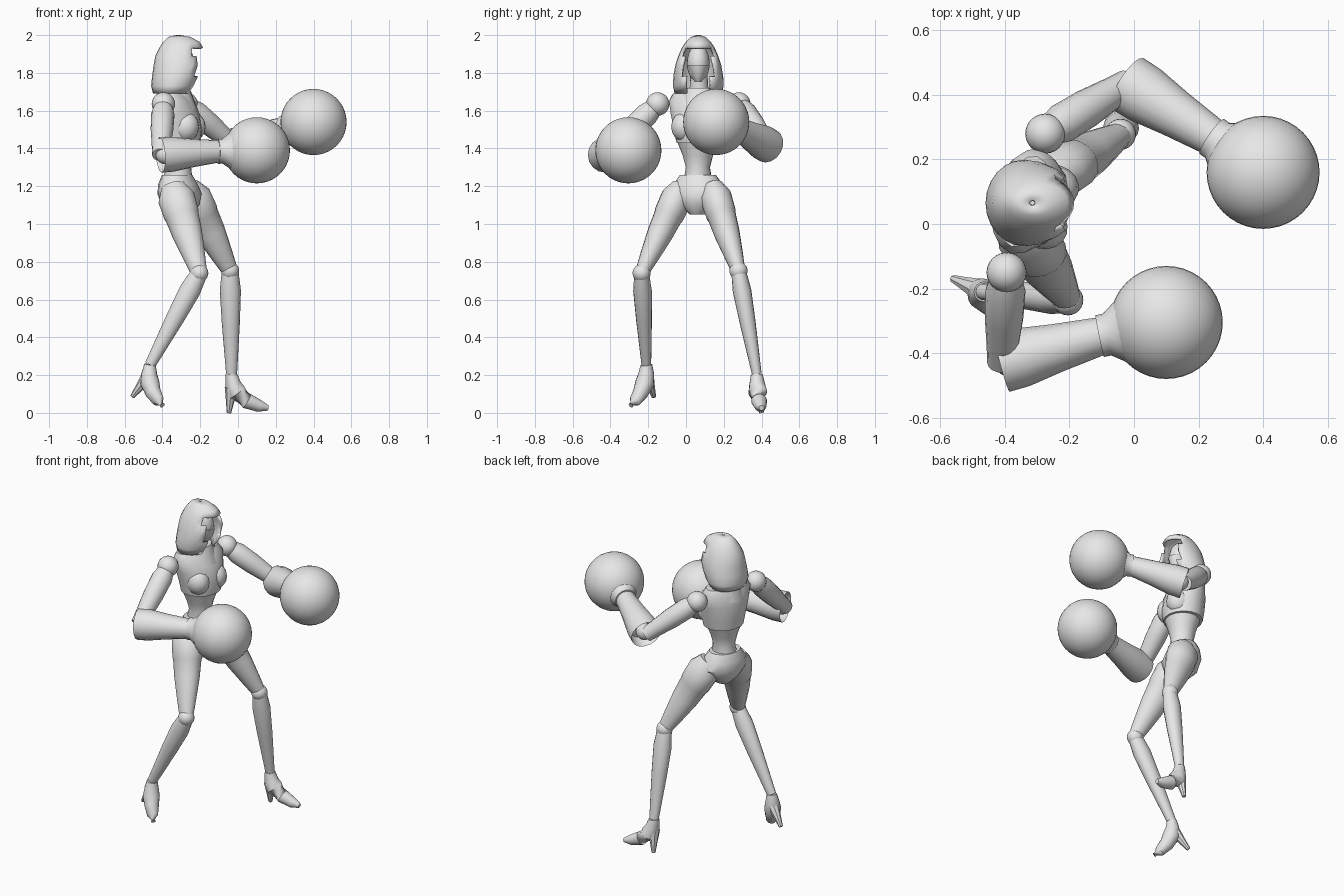
import bpy, bmesh, math
from mathutils import Vector, Matrix

cube = bpy.data.objects.get("Cube")
if cube:
    bpy.data.objects.remove(cube, do_unlink=True)

colour = (0.8, 0.8, 0.8, 1)
grey = bpy.data.materials.new("plain_grey")
grey.use_nodes = True
grey.diffuse_color = colour
grey.node_tree.nodes["Principled BSDF"].inputs["Base Color"].default_value = colour


def finish(name, bm):
    """Turn a bmesh into a smooth shaded object with sharp creases."""
    bmesh.ops.recalc_face_normals(bm, faces=bm.faces)
    mesh = bpy.data.meshes.new(name)
    bm.to_mesh(mesh)
    bm.free()
    mesh.materials.append(grey)
    mesh.shade_smooth()
    mesh.set_sharp_from_angle(angle=math.radians(40))
    obj = bpy.data.objects.new(name, mesh)
    bpy.context.collection.objects.link(obj)
    return obj


def add_ring(bm, centre, u, v, sides):
    """Ellipse of vertices with half axes u and v."""
    angles = [math.tau * k / sides for k in range(sides)]
    return [bm.verts.new(centre + u * math.cos(a) + v * math.sin(a)) for a in angles]


def bridge(bm, rings):
    """Skin a list of closed vertex rings."""
    for low, high in zip(rings, rings[1:]):
        for i in range(len(low)):
            bm.faces.new((low[i - 1], low[i], high[i], high[i - 1]))


def limb(name, start, end, profile, via=None, flat=1, sides=16, hollow=False):
    """Tube from start to end, bent towards via; profile holds (fraction, radius)."""
    bm = bmesh.new()
    via = via or start.lerp(end, 0.5)
    rings = []
    for t, radius in profile:
        first, second = start.lerp(via, t), via.lerp(end, t)
        tangent = (second - first).normalized()
        ref = Vector((0, 0, 1)) if abs(tangent.z) < 0.6 else Vector((0, 1, 0))
        u = (ref - tangent * ref.dot(tangent)).normalized()
        v = tangent.cross(u)
        rings.append(add_ring(bm, first.lerp(second, t), u * radius * flat, v * radius, sides))
    bridge(bm, rings)
    cap = bm.faces.new(rings[0])
    bm.faces.new(rings[-1])
    if hollow:
        bmesh.ops.recalc_face_normals(bm, faces=bm.faces)
        bmesh.ops.inset_individual(bm, faces=[cap], thickness=0.015)
        bmesh.ops.translate(bm, verts=cap.verts, vec=(end - start).normalized() * 0.07)
    return finish(name, bm)


def stack(name, y, yaw, sections, opening=None, sides=16):
    """Level ellipses given as (height, centre x, half depth, half width)."""
    bm = bmesh.new()
    turn = Matrix.Rotation(math.radians(yaw), 3, "Z")
    rings = [add_ring(bm, Vector((x, y, z)), turn @ Vector((depth, 0, 0)),
                      turn @ Vector((0, width, 0)), sides)
             for z, x, depth, width in sections]
    bridge(bm, rings)
    if opening:
        front = [f for f in bm.faces if opening(f.calc_center_median())]
        bmesh.ops.delete(bm, geom=front, context="FACES")
    else:
        bm.faces.new(rings[0])
        bm.faces.new(rings[-1])
    return finish(name, bm)


def ball(name, centre, size, yaw=0, segments=24):
    """Sphere, or ellipsoid when size is a triple."""
    bm = bmesh.new()
    scale = Vector(size) if isinstance(size, tuple) else Vector((size, size, size))
    matrix = Matrix.LocRotScale(Vector(centre), Matrix.Rotation(math.radians(yaw), 3, "Z"), scale)
    bmesh.ops.create_uvsphere(bm, u_segments=segments, v_segments=segments // 2, radius=1, matrix=matrix)
    return finish(name, bm)


HEAD_Y = 0.065
CHEST_YAW = -16


def hood_opening(c):
    """Front wedge of the hood, below the brow."""
    angle = math.atan2(abs(c.y - HEAD_Y) / 0.13, (c.x + 0.32) / 0.14)
    return c.z < 1.94 and angle < math.radians(44)


# hood, face, mask and neck
hood = stack("hood", HEAD_Y, 0, [
    (1.69, -0.35, 0.1, 0.125), (1.73, -0.34, 0.12, 0.134), (1.78, -0.325, 0.13, 0.132),
    (1.84, -0.31, 0.137, 0.122), (1.89, -0.31, 0.128, 0.106), (1.935, -0.3, 0.115, 0.086),
    (1.965, -0.3, 0.095, 0.065), (1.99, -0.31, 0.06, 0.04), (2, -0.315, 0.01, 0.01)],
    hood_opening, sides=24)
shell = hood.modifiers.new("thickness", "SOLIDIFY")
shell.thickness = 0.014
ball("face", (-0.305, HEAD_Y, 1.85), (0.075, 0.06, 0.1))
stack("mask", HEAD_Y, 0, [(1.755, -0.285, 0.03, 0.02), (1.79, -0.29, 0.06, 0.04),
                          (1.84, -0.295, 0.074, 0.061)])
limb("neck", Vector((-0.335, 0.07, 1.62)), Vector((-0.315, 0.068, 1.8)), [(0, 0.055), (1, 0.045)])

# torso
stack("collar", 0.07, CHEST_YAW, [(1.61, -0.33, 0.115, 0.12), (1.72, -0.34, 0.085, 0.085)])
stack("chest", 0.07, CHEST_YAW, [
    (1.43, -0.315, 0.115, 0.122), (1.5, -0.315, 0.125, 0.137), (1.58, -0.325, 0.12, 0.155),
    (1.65, -0.335, 0.1, 0.168), (1.69, -0.34, 0.075, 0.145)])
for side, x, y in (("left", -0.245, 0.115), ("right", -0.28, -0.01)):
    ball(side + "_bust", (x, y, 1.515), (0.075, 0.068, 0.08), CHEST_YAW, 16)
stack("abdomen", 0.063, CHEST_YAW, [
    (1.23, -0.32, 0.08, 0.075), (1.3, -0.315, 0.068, 0.064),
    (1.36, -0.315, 0.08, 0.08), (1.44, -0.315, 0.105, 0.113)])
stack("pelvis", 0.063, -20, [
    (1.05, -0.3, 0.055, 0.04), (1.1, -0.305, 0.1, 0.1), (1.16, -0.31, 0.112, 0.15),
    (1.21, -0.318, 0.1, 0.135), (1.26, -0.322, 0.078, 0.098)])


def arm(side, *joints):
    """Shoulder ball, upper arm, open sleeve and round glove."""
    shoulder, elbow, wrist, glove = map(Vector, joints)
    ball(side + "_shoulder", shoulder, 0.062)
    limb(side + "_upper_arm", shoulder, elbow,
         [(0.06, 0.048), (0.2, 0.062), (0.5, 0.06), (0.8, 0.05), (1, 0.045)])
    ball(side + "_elbow", elbow.lerp(wrist, 0.08), 0.05)
    limb(side + "_forearm", elbow, wrist,
         [(0, 0.093), (0.2, 0.092), (0.55, 0.075), (1, 0.058)], hollow=True)
    limb(side + "_glove_cuff", wrist, glove, [(-0.06, 0.066), (0.06, 0.066), (0.3, 0.1)])
    ball(side + "_glove", glove, 0.175, segments=40)


def leg(side, *joints):
    """Thigh with a raised band, knee ball, shin and high heeled shoe."""
    hip, knee, ankle, instep, toe, heel = map(Vector, joints)
    limb(side + "_thigh", hip, knee,
         [(0, 0.065), (0.13, 0.098), (0.33, 0.094), (0.35, 0.089), (0.55, 0.08),
          (0.8, 0.06), (0.98, 0.044)], flat=0.86)
    ball(side + "_knee", knee, 0.048)
    limb(side + "_shin", knee, ankle, [(0.03, 0.046), (0.19, 0.056), (0.5, 0.048), (1, 0.029)], flat=0.88)
    limb(side + "_foot", ankle, toe,
         [(0, 0.031), (0.2, 0.042), (0.4, 0.05), (0.65, 0.042), (0.87, 0.032), (1, 0.014)], via=instep)
    limb(side + "_heel", ankle.lerp(instep, 0.5), heel, [(0, 0.036), (0.55, 0.022), (1, 0.012)], sides=8)


# arms: shoulder, elbow, wrist, glove
arm("right", (-0.395, -0.15, 1.635), (-0.41, -0.43, 1.365), (-0.095, -0.345, 1.385), (0.1, -0.305, 1.39))
arm("left", (-0.275, 0.28, 1.635), (-0.02, 0.435, 1.415), (0.25, 0.265, 1.51), (0.4, 0.16, 1.54))

# legs: hip, knee, ankle, instep, toe, heel tip
leg("right", (-0.345, -0.02, 1.2), (-0.205, -0.235, 0.74), (-0.465, -0.21, 0.255),
    (-0.49, -0.2, 0.13), (-0.4, -0.292, 0.04), (-0.56, -0.17, 0.085))
leg("left", (-0.27, 0.14, 1.2), (-0.042, 0.278, 0.752), (-0.034, 0.375, 0.205),
    (-0.035, 0.378, 0.06), (0.16, 0.4, 0.026), (-0.048, 0.4, 0))
